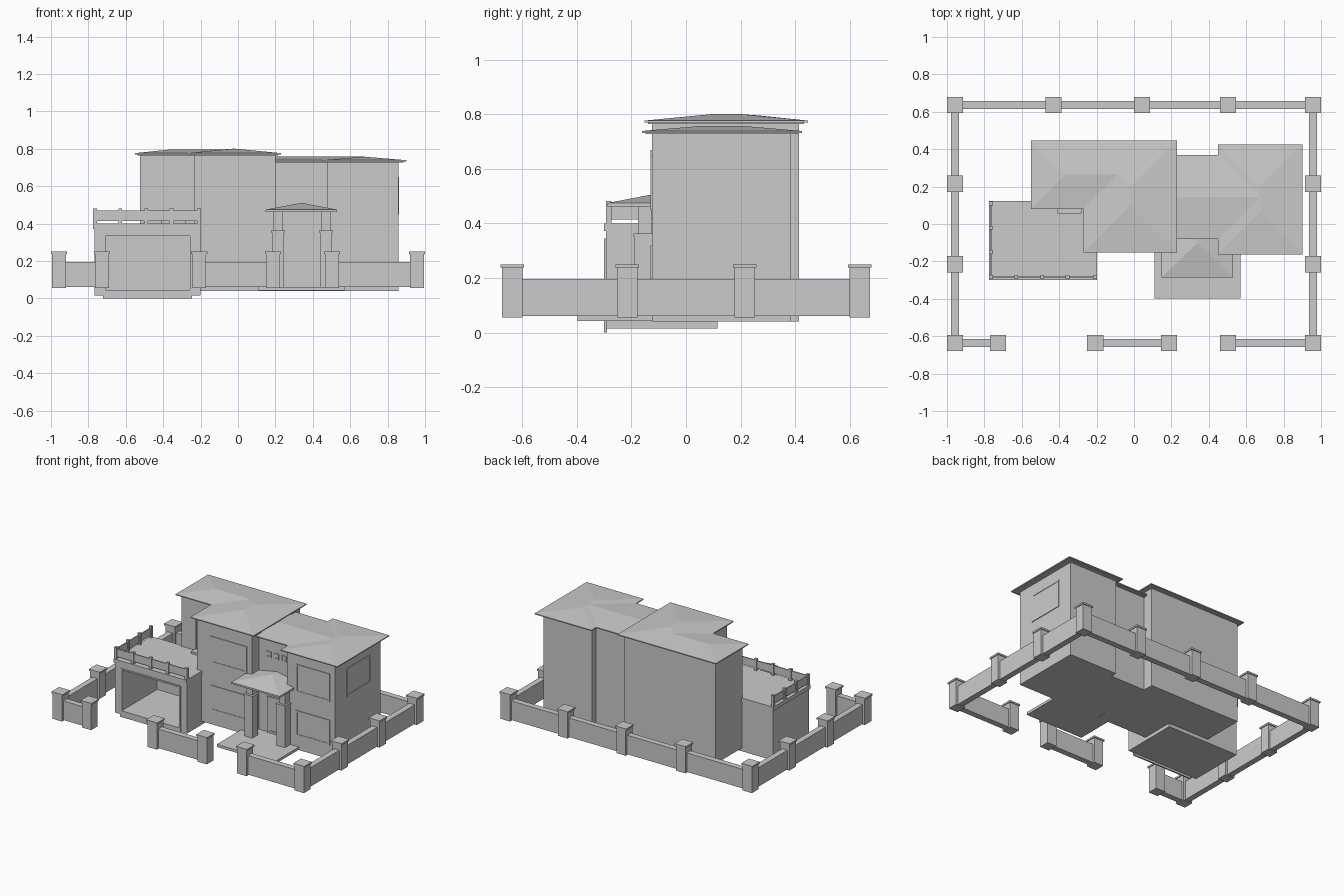
import bpy, bmesh

if "Cube" in bpy.data.objects:
    bpy.data.objects.remove(bpy.data.objects["Cube"])


def mesh_obj(name, verts, faces):
    me = bpy.data.meshes.new(name)
    me.from_pydata(verts, [], faces)
    bm = bmesh.new()
    bm.from_mesh(me)
    bmesh.ops.recalc_face_normals(bm, faces=bm.faces)
    bm.to_mesh(me)
    bm.free()
    ob = bpy.data.objects.new(name, me)
    bpy.context.collection.objects.link(ob)
    return ob


def boxes(name, specs):
    """One object from boxes given as (x0, x1, y0, y1, z0, z1)."""
    verts, faces = [], []
    for x0, x1, y0, y1, z0, z1 in specs:
        n = len(verts)
        verts += [(x, y, z) for z in (z0, z1) for x, y in ((x0, y0), (x1, y0), (x1, y1), (x0, y1))]
        quads = ((0, 3, 2, 1), (4, 5, 6, 7), (0, 1, 5, 4), (1, 2, 6, 5), (2, 3, 7, 6), (3, 0, 4, 7))
        faces += [[n + i for i in q] for q in quads]
    return mesh_obj(name, verts, faces)


def prism(name, outline, z0, z1):
    n = len(outline)
    verts = [(x, y, z) for z in (z0, z1) for x, y in outline]
    faces = [list(range(n)), list(range(n, 2 * n))]
    faces += [(i, (i + 1) % n, n + (i + 1) % n, n + i) for i in range(n)]
    return mesh_obj(name, verts, faces)


def roof(name, outline, ridge, slopes, z, thick):
    """Closed hip roof: eave outline, ridge points (x, y, rise), sloping faces."""
    n = len(outline)
    verts = [(x, y, z - thick) for x, y in outline] + [(x, y, z) for x, y in outline]
    verts += [(x, y, z + h) for x, y, h in ridge]
    faces = [list(range(n))] + [(i, (i + 1) % n, n + (i + 1) % n, n + i) for i in range(n)]
    faces += [[n + i for i in f] for f in slopes]
    return mesh_obj(name, verts, faces)


def framed(name, a0, a1, z0, z1, wall, side=False, b=0.012, d=0.005):
    """Frame and pane on a front wall (y = wall) or right wall (x = wall)."""
    parts = [(a0, a0 + b, z0, z1, d), (a1 - b, a1, z0, z1, d),
             (a0 + b, a1 - b, z0, z0 + b, d), (a0 + b, a1 - b, z1 - b, z1, d),
             (a0 + b, a1 - b, z0 + b, z1 - b, d * 0.4)]
    if side:
        boxes(name, [(wall - 0.002, wall + t, p, q, r, s) for p, q, r, s, t in parts])
    else:
        boxes(name, [(p, q, wall - t, wall + 0.002, r, s) for p, q, r, s, t in parts])


# House walls
prism("main_walls", [(-.525, .11), (-.235, .11), (-.235, -.125), (.2, -.125), (.2, .415), (-.525, .415)], .04, .766)
prism("right_walls", [(.2, -.05), (.475, -.05), (.475, -.125), (.857, -.125), (.857, .385), (.475, .385),
                      (.475, .34), (.2, .34)], .04, .729)

# L-shaped hip roof with a stepped eave below it
main_eave = [(-.55, .08), (-.27, .08), (-.27, -.152), (.23, -.152), (.23, .447), (-.55, .447)]
roof("main_roof", main_eave,
     [(-.366, .264, .019), (-.086, .264, .019), (-.02, .098, .024), (-.02, .197, .024)],
     [(0, 1, 7, 6), (1, 2, 8, 9, 7), (2, 3, 8), (3, 4, 9, 8), (4, 5, 6, 7, 9), (5, 0, 6)], .777, .007)
prism("main_eave", [(-.538, .095), (-.255, .095), (-.255, -.14), (.215, -.14), (.215, .432), (-.538, .432)],
      .764, .7702)

# T-shaped hip roof on the right wing
right_eave = [(.2, -.08), (.45, -.08), (.45, -.162), (.9, -.162), (.9, .425), (.45, .425), (.45, .37), (.2, .37)]
roof("right_roof", right_eave,
     [(.2, .145, .019), (.675, .145, .019), (.675, .063, .019), (.675, .2, .019)],
     [(0, 1, 9, 8), (1, 2, 10, 9), (2, 3, 10), (3, 4, 11, 9, 10), (4, 5, 11), (5, 6, 9, 11), (6, 7, 8, 9),
      (7, 0, 8)], .739, .007)
prism("right_eave", [(.2, -.067), (.463, -.067), (.463, -.148), (.885, -.148), (.885, .41), (.463, .41),
                     (.463, .355), (.2, .355)], .727, .7322)

# Windows and doors
framed("upper_left_window", -.127, .16, .48, .67, -.125)
framed("lower_left_window", -.127, .16, .14, .32, -.125)
framed("upper_right_window", .546, .816, .45, .65, -.125)
framed("lower_right_window", .546, .816, .14, .32, -.125)
framed("side_window", 0, .27, .45, .65, .857, side=True)
for i, x in enumerate((.28, .34, .40)):
    framed(f"small_window_{i}", x - .02, x + .02, .60, .64, -.05, b=.007)
framed("front_door", .27, .40, .06, .32, -.05, b=.018, d=.008)
framed("balcony_door", -.41, -.285, .40, .635, .11, b=.012, d=.008)
boxes("balcony_step", [(-.41, -.28, .055, .11, .399, .415)])

# Porch
boxes("porch_slab", [(.11, .57, -.397, -.05, .043, .062)])
for s in (-1, 1):
    x = .342 + s * .128
    boxes("porch_column", [(x - .032, x + .032, -.188, -.123, .06, .352),
                           (x - .037, x + .037, -.193, -.12, .352, .363),
                           (x - .024, x + .024, -.176, -.126, .363, .466)])
roof("porch_roof", [(.147, -.287), (.53, -.287), (.53, -.05), (.147, -.05)],
     [(.34, -.1, .036), (.34, -.05, .036)],
     [(0, 1, 4), (1, 2, 5, 4), (2, 3, 5), (3, 0, 4, 5)], .475, .012)

# Hollow garage carrying the balcony
boxes("garage", [(-.768, -.2, -.293, .115, .015, .045),
                 (-.768, -.71, -.293, .115, .045, .37),
                 (-.255, -.2, -.293, -.12, .045, .37),
                 (-.255, -.235, -.12, .115, .045, .37),
                 (-.71, -.255, .1, .115, .045, .37),
                 (-.71, -.255, -.293, .1, .34, .37)])
boxes("garage_frame", [(-.722, -.708, -.3, -.29, 0, .345), (-.257, -.245, -.3, -.29, 0, .345),
                       (-.708, -.257, -.3, -.29, .335, .345), (-.708, -.257, -.3, -.29, 0, .045)])
boxes("balcony_floor", [(-.775, -.198, -.3, .122, .372, .4), (-.768, -.2, -.293, .115, .365, .372)])

# Balcony railing
front_x = (-.765, -.63, -.49, -.355, -.208)
left_y = (-.283, -.15, -.02, .11)
r = .01
boxes("railing_posts", [(x - r, x + r, -.283 - r, -.283 + r, .4, .482) for x in front_x] +
      [(-.765 - r, -.765 + r, y - r, y + r, .4, .482) for y in left_y[1:]])
boxes("railing_panels", [(a + r, b - r, -.287, -.279, .415, .47) for a, b in zip(front_x, front_x[1:])] +
      [(-.769, -.761, a + r, b - r, .415, .47) for a, b in zip(left_y, left_y[1:])])

# Boundary fence: capped posts joined by low walls
X, Y = .957, .637
back_x = (-X, -.43, .042, .503, X)
side_y = (-Y, -.215, .215, Y)
gate_walls = ((-X, -.727), (-.207, .188), (.503, X))
posts = [(x, Y) for x in back_x] + [(s * X, y) for s in (-1, 1) for y in side_y[1:3]]
posts += [(x, -Y) for pair in gate_walls for x in pair]
for x, y in posts:
    boxes("fence_post", [(x - .037, x + .037, y - .037, y + .037, .055, .238),
                         (x - .043, x + .043, y - .043, y + .043, .238, .25)])
p, t = .037, .021
boxes("fence_walls",
      [(a + p, b - p, Y - t, Y + t, .06, .196) for a, b in zip(back_x, back_x[1:])] +
      [(s * X - t, s * X + t, a + p, b - p, .06, .196) for s in (-1, 1) for a, b in zip(side_y, side_y[1:])] +
      [(a + p, b - p, -Y - t, -Y + t, .06, .196) for a, b in gate_walls])
